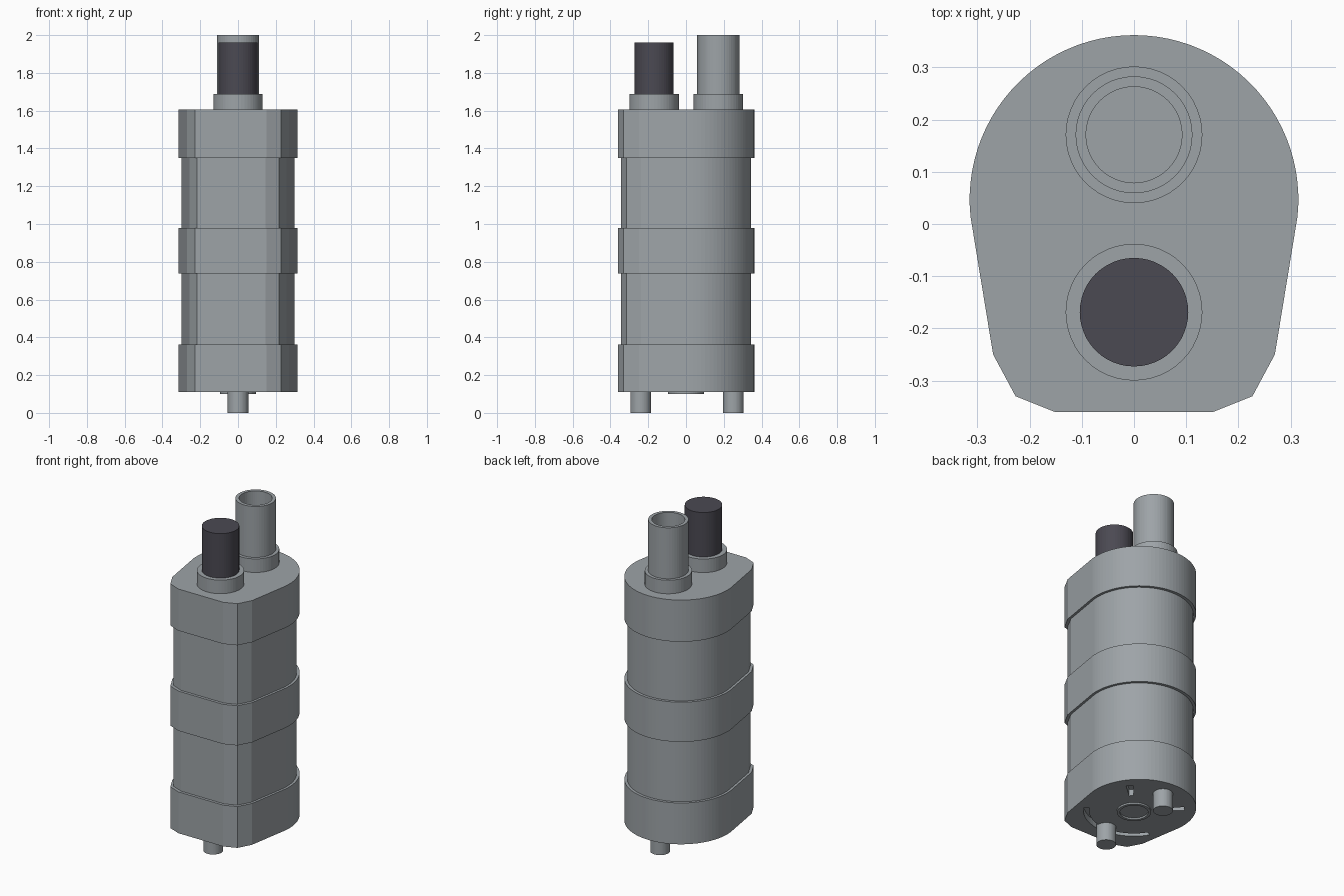
import bpy, bmesh
from math import cos, sin, radians

cube = bpy.data.objects.get("Cube")
if cube:
    bpy.data.objects.remove(cube)


def material(name, color):
    m = bpy.data.materials.new(name)
    m.use_nodes = True
    m.diffuse_color = (*color, 1)
    m.node_tree.nodes["Principled BSDF"].inputs["Base Color"].default_value = (*color, 1)
    return m


GREY = material("light grey metal", (0.34, 0.37, 0.39))
DARK = material("dark plastic", (0.07, 0.067, 0.085))


def finish(bm, name, mat):
    bmesh.ops.recalc_face_normals(bm, faces=bm.faces)
    mesh = bpy.data.meshes.new(name)
    bm.to_mesh(mesh)
    bm.free()
    mesh.materials.append(mat)
    obj = bpy.data.objects.new(name, mesh)
    bpy.context.collection.objects.link(obj)
    return obj


def prism(name, outline, z0, z1, mat=GREY):
    bm = bmesh.new()
    face = bm.faces.new([bm.verts.new((x, y, z0)) for x, y in outline])
    top = bmesh.ops.extrude_face_region(bm, geom=[face])["geom"]
    verts = [v for v in top if isinstance(v, bmesh.types.BMVert)]
    bmesh.ops.translate(bm, verts=verts, vec=(0, 0, z1 - z0))
    return finish(bm, name, mat)


def circle(r, y, n=48):
    return [(r * cos(radians(360 * i / n)), y + r * sin(radians(360 * i / n))) for i in range(n)]


def lathe(name, profile, y, mat=GREY, n=48):
    # Closed (radius, z) profile spun around a vertical axis
    bm = bmesh.new()
    rings = [[bm.verts.new((px, py, z)) for px, py in circle(r, y, n)] for r, z in profile]
    for a, b in zip(rings, rings[1:] + rings[:1]):
        for i in range(n):
            j = (i + 1) % n
            bm.faces.new((a[i], a[j], b[j], b[i]))
    return finish(bm, name, mat)


def sector(r0, r1, a0, a1, n=24):
    angles = [radians(a0 + (a1 - a0) * i / n) for i in range(n + 1)]
    return ([(r1 * cos(a), r1 * sin(a)) for a in angles]
            + [(r0 * cos(a), r0 * sin(a)) for a in reversed(angles)])


# Body outline: round back, tapered sides, chamfered front
side = [(0.27, -0.25), (0.227, -0.33), (0.152, -0.36)]
arc = [(0.315 * cos(radians(a)), 0.047 + 0.315 * sin(radians(a))) for a in range(-6, 187, 4)]
outline = arc + [(-x, y) for x, y in side] + side[::-1]
inner = [(x * 0.953, y * 0.953) for x, y in outline]

# Stacked bands and the slimmer shells between them
base = prism("bottom_band", outline, 0.11, 0.363)
prism("lower_shell", inner, 0.363, 0.737)
prism("middle_band", outline, 0.737, 0.98)
prism("upper_shell", inner, 0.98, 1.35)
prism("top_band", outline, 1.35, 1.605)

# Slots sunk into the underside
slots = {
    "arc_slot": sector(0.25, 0.28, -148, -32),
    "left_slot": sector(0.17, 0.28, 41, 49, 2),
    "right_slot": sector(0.17, 0.28, 131, 139, 2),
}
for name, shape in slots.items():
    cutter = prism(name + "_cutter", shape, 0.08, 0.15)
    cutter.hide_render = True
    cutter.hide_set(True)
    cutter.display_type = "WIRE"
    mod = base.modifiers.new(name, "BOOLEAN")
    mod.operation = "DIFFERENCE"
    mod.solver = "EXACT"
    mod.object = cutter
# Bake the cuts, then drop the cutters
depsgraph = bpy.context.evaluated_depsgraph_get()
baked = bpy.data.meshes.new_from_object(base.evaluated_get(depsgraph))
base.modifiers.clear()
base.data = baked
for name in slots:
    bpy.data.objects.remove(bpy.data.objects[name + "_cutter"])

# Underside ring and pegs
lathe("bottom_ring", [(0.078, 0.11), (0.095, 0.11), (0.095, 0.1), (0.078, 0.1)], 0)
prism("front_peg", circle(0.055, -0.24), 0, 0.15)
prism("back_peg", circle(0.055, 0.25), 0, 0.15)

# Collars and pipes on top
prism("front_collar", circle(0.131, -0.169), 1.6, 1.688)
prism("back_collar", circle(0.131, 0.171), 1.6, 1.688)
prism("front_pipe", circle(0.104, -0.169), 1.68, 1.96, DARK)
lathe("back_pipe", [(0.112, 1.68), (0.112, 2), (0.092, 2), (0.092, 1.68)], 0.171)
